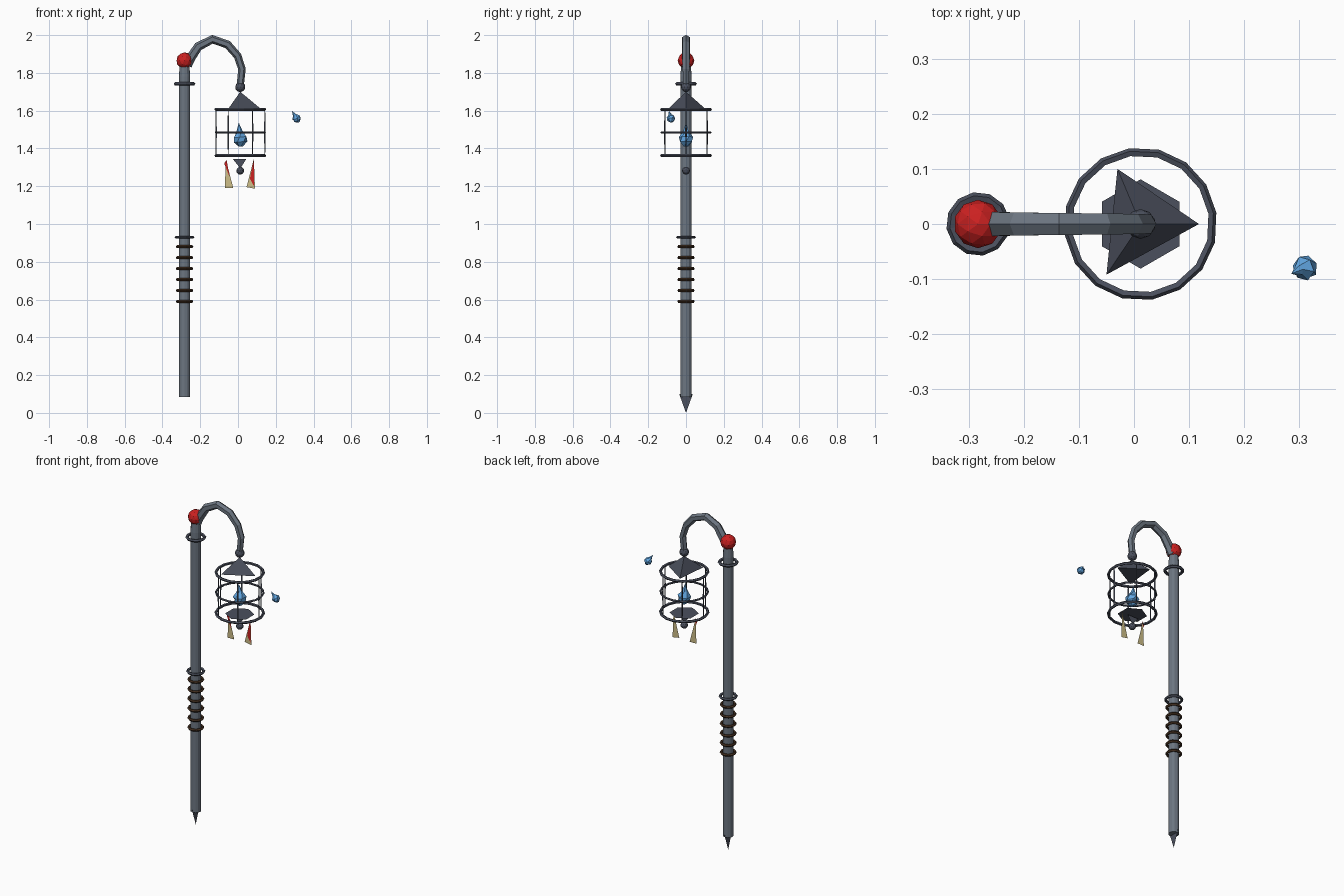
import bpy, bmesh, math
from mathutils import Vector, Matrix

if "Cube" in bpy.data.objects:
    bpy.data.objects.remove(bpy.data.objects["Cube"])

PX, CX = -0.283, 0.012      # pole axis, lantern axis


def material(name, rgb):
    m = bpy.data.materials.new(name)
    m.diffuse_color = (*rgb, 1)
    m.use_nodes = True
    m.node_tree.nodes["Principled BSDF"].inputs["Base Color"].default_value = m.diffuse_color
    return m


STEEL = material("steel", (0.15, 0.18, 0.22))
IRON = material("dark_iron", (0.07, 0.08, 0.11))
WRAP = material("leather", (0.06, 0.03, 0.015))
RED = material("red", (0.6, 0.015, 0.015))
BLUE = material("blue", (0.12, 0.38, 0.75))
BONE = material("bone", (0.62, 0.52, 0.25))


def make(name, verts, faces, mat):
    me = bpy.data.meshes.new(name)
    me.from_pydata([tuple(v) for v in verts], [], faces)
    ob = bpy.data.objects.new(name, me)
    bpy.context.collection.objects.link(ob)
    me.materials.append(mat)
    bm = bmesh.new()
    bm.from_mesh(me)
    bmesh.ops.recalc_face_normals(bm, faces=bm.faces)
    bm.to_mesh(me)
    bm.free()
    return ob


def skin(name, rings, mat, closed=False):
    """Join equal-sized rings of points; cap the ends unless closed."""
    n, m = len(rings[0]), len(rings)
    faces = []
    for i in range(m if closed else m - 1):
        a, b = i * n, (i + 1) % m * n
        faces += [(a + k, a + (k + 1) % n, b + (k + 1) % n, b + k) for k in range(n)]
    if not closed:
        faces += [tuple(range(n)), tuple(range((m - 1) * n, m * n))]
    return make(name, [v for r in rings for v in r], faces, mat)


def circle(c, r, n, turn=0):
    return [Vector(c) + Vector((r * math.cos(turn + k * math.tau / n),
                                r * math.sin(turn + k * math.tau / n), 0)) for k in range(n)]


def hoop(name, x, z, R, r, n, mat, sides=5):
    rings = []
    for k in range(sides):
        a = k * math.tau / sides
        rings.append(circle((x, 0, z + r * math.sin(a)), R + r * math.cos(a), n, 0.15))
    return skin(name, rings, mat, closed=True)


def ball(name, x, z, r, mat, sub=1):
    bm = bmesh.new()
    bmesh.ops.create_icosphere(bm, subdivisions=sub, radius=r,
                               matrix=Matrix.Translation((x, 0, z)))
    me = bpy.data.meshes.new(name)
    bm.to_mesh(me)
    bm.free()
    me.materials.append(mat)
    bpy.context.collection.objects.link(bpy.data.objects.new(name, me))


def droplet(name, base, tip, r):
    """Teardrop whose axis runs from the rounded base to the tip."""
    base, tip = Vector(base), Vector(tip)
    rot = (tip - base).to_track_quat('Z', 'Y')
    rings = []
    for i, (t, f) in enumerate([(0, .3), (.2, .9), (.4, .95), (.65, .4), (1, .02)]):
        rings.append([base.lerp(tip, t) + rot @ v for v in circle((0, 0, 0), r * f, 6, i * 0.5)])
    skin(name, rings, BLUE)


# Pole with flat point at its foot
skin("pole", [circle((PX, 0, z), r, 12) for z, r in [(0.085, .03), (1.78, .03), (1.86, .024)]], STEEL)
make("foot_spike", [(PX, -.036, .1), (PX, .036, .1), (PX, 0, 0)], [(0, 1, 2)], IRON)

# Collars and grip wrapping
hoop("upper_collar", PX, 1.742, .049, .009, 12, IRON)
hoop("lower_collar", PX, 0.93, .045, .008, 12, IRON)
for i in range(6):
    hoop(f"grip_ring_{i}", PX, 0.59 + i * 0.058, .039, .008, 12, WRAP)

# Hooked arm
path = [(-.27, 1.84), (-.25, 1.88), (-.21, 1.94), (-.135, 1.978), (-.055, 1.95),
        (-.002, 1.89), (.021, 1.82), (.012, 1.735)]
rings = []
for i, (x, z) in enumerate(path):
    p, q = path[max(i - 1, 0)], path[min(i + 1, len(path) - 1)]
    t = Vector((q[0] - p[0], 0, q[1] - p[1])).normalized()
    nrm = Vector((-t.z, 0, t.x))
    r = 0.026 - 0.001 * i
    rings.append([Vector((x, 0, z)) + r * (math.cos(k * math.tau / 6) * nrm
                  + math.sin(k * math.tau / 6) * Vector((0, 1, 0))) for k in range(6)])
skin("hook_arm", rings, STEEL)
ball("red_joint", PX, 1.865, .044, RED, 2)
ball("hook_knob", CX, 1.725, .027, IRON, 2)

# Lantern cage
for name, z, r in [("top", 1.607, .008), ("middle", 1.485, .006), ("bottom", 1.362, .008)]:
    hoop(f"cage_ring_{name}", CX, z, .131, r, 16, IRON)
for k, p in enumerate(circle((CX, 0, 0), .129, 6)):
    skin(f"cage_bar_{k}", [circle((p.x, p.y, z), r, 3) for z, r in
                           [(1.362, .003), (1.485, .005), (1.607, .003)]], IRON)

# Three-sided roof, floor plate and lower finial
make("roof", [(.118, 0, 1.612), (-.03, .1, 1.612), (-.05, -.092, 1.612), (CX, 0, 1.70)],
     [(0, 1, 3), (1, 2, 3), (2, 0, 3), (0, 2, 1)], IRON)
make("floor_plate", circle((CX, 0, 1.355), .081, 6, math.pi / 6), [tuple(range(6))], IRON)
make("finial", [(-.028, 0, 1.345), (.045, 0, 1.345), (CX, 0, 1.295)], [(0, 1, 2)], IRON)
ball("finial_ball", CX, 1.282, .021, IRON, 2)

# Hanging charms with red streaks
make("charm_left", [(-.07, 0, 1.19), (-.025, 0, 1.19), (-.064, 0, 1.34)], [(0, 1, 2)], BONE)
make("charm_right", [(.045, 0, 1.195), (.09, 0, 1.187), (.084, 0, 1.345)], [(0, 1, 2)], BONE)
make("streak_left", [(-.073, -.002, 1.32), (-.045, -.002, 1.25), (-.06, -.002, 1.34)], [(0, 1, 2)], RED)
make("streak_right", [(.063, -.002, 1.24), (.085, -.002, 1.20), (.085, -.002, 1.345)], [(0, 1, 2)], RED)

# Flame and drifting spark
droplet("flame", (.016, 0, 1.41), (.004, 0, 1.535), .04)
droplet("spark", (.322, -.075, 1.54), (.286, -.09, 1.598), .024)
